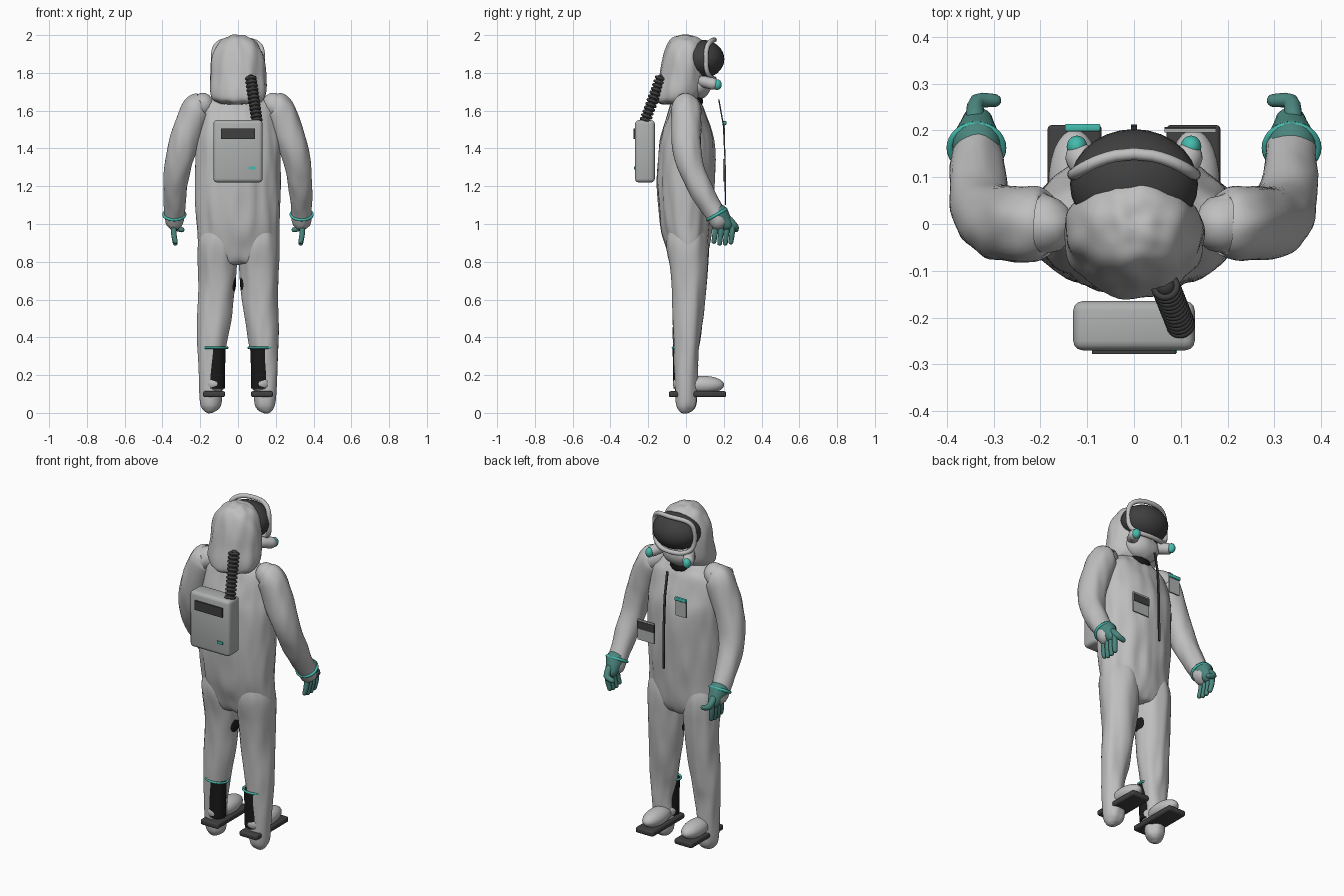
import bpy, bmesh, math
from mathutils import Vector, Matrix, noise

if "Cube" in bpy.data.objects:
    bpy.data.objects.remove(bpy.data.objects["Cube"])


def mat(name, rgb):
    m = bpy.data.materials.new(name)
    m.diffuse_color = (*rgb, 1)
    m.use_nodes = True
    m.node_tree.nodes["Principled BSDF"].inputs["Base Color"].default_value = m.diffuse_color
    return m


SUIT = mat("suit grey", (0.52, 0.52, 0.52))
PACK = mat("pack grey", (0.42, 0.43, 0.43))
DARK = mat("dark rubber", (0.05, 0.05, 0.05))
BLACK = mat("inner black", (0.01, 0.01, 0.01))
GLOVE = mat("glove teal", (0.07, 0.24, 0.21))
TEAL = mat("bright teal", (0.06, 0.50, 0.42))


def finish(name, bm, material, angle=40, folds=0.0):
    """Turn a bmesh into an object; folds adds loose vertical cloth creases."""
    bmesh.ops.recalc_face_normals(bm, faces=bm.faces[:])
    if folds:
        bm.normal_update()
        for v in bm.verts:
            p = v.co
            v.co = p + v.normal * folds * noise.noise(Vector((p.x * 22, p.y * 22, p.z * 5)))
    me = bpy.data.meshes.new(name)
    bm.to_mesh(me)
    bm.free()
    me.materials.append(material)
    me.polygons.foreach_set("use_smooth", [True] * len(me.polygons))
    me.set_sharp_from_angle(angle=math.radians(angle))
    ob = bpy.data.objects.new(name, me)
    bpy.context.collection.objects.link(ob)
    return ob


def box(name, lo, hi, material, bevel=0.0):
    bm = bmesh.new()
    lo, hi = Vector(lo), Vector(hi)
    bmesh.ops.create_cube(bm, size=1, matrix=Matrix.Translation((lo + hi) / 2)
                          @ Matrix.Diagonal((*(hi - lo), 1)))
    if bevel:
        bmesh.ops.bevel(bm, geom=bm.edges[:], offset=bevel, segments=3,
                        profile=0.5, affect='EDGES')
    return finish(name, bm, material)


def ball(name, c, r, material, folds=0.0):
    bm = bmesh.new()
    bmesh.ops.create_uvsphere(bm, u_segments=28, v_segments=16, radius=1,
                              matrix=Matrix.Translation(c) @ Matrix.Diagonal((*r, 1)))
    return finish(name, bm, material, 80, folds)


def smooth_rows(rows, steps):
    """Catmull-Rom resampling of equally long number rows."""
    out = []
    for i in range(len(rows) - 1):
        a, b, c, d = rows[max(i - 1, 0)], rows[i], rows[i + 1], rows[min(i + 2, len(rows) - 1)]
        for k in range(steps):
            t = k / steps
            out.append([0.5 * (2 * q + (r - p) * t + (2 * p - 5 * q + 4 * r - s) * t * t
                               + (3 * q - p - 3 * r + s) * t ** 3) for p, q, r, s in zip(a, b, c, d)])
    return out + [list(rows[-1])]


def skin(bm, rows, closed=False):
    """Bridge rings of points; cap the ends unless the rings form a loop."""
    vs = [[bm.verts.new(p) for p in row] for row in rows]
    n = len(vs[0])
    for p, q in zip(vs, vs[1:] + (vs[:1] if closed else [])):
        for k in range(n):
            bm.faces.new((p[k], p[(k + 1) % n], q[(k + 1) % n], q[k]))
    if not closed:
        bm.faces.new(vs[0])
        bm.faces.new(vs[-1])


def turn(n):
    return [2 * math.pi * k / n for k in range(n)]


def add_loft(bm, rings, n=32, steps=5):
    """Stack of ellipses: (z, centre x, centre y, radius x, radius y)."""
    skin(bm, [[(cx + rx * math.cos(t), cy + ry * math.sin(t), z) for t in turn(n)]
              for z, cx, cy, rx, ry in smooth_rows(rings, steps)])


def add_limb(bm, path, n=12, steps=3):
    """Round-ended tapered tube through (x, y, z, radius)."""
    pts = [(Vector(p[:3]), p[3]) for p in smooth_rows(path, steps)]
    t0 = (pts[0][0] - pts[1][0]).normalized()
    t1 = (pts[-1][0] - pts[-2][0]).normalized()
    dome = [math.radians(a) for a in (25, 50, 72, 86)]
    head = [(pts[0][0] + t0 * pts[0][1] * math.sin(a), pts[0][1] * math.cos(a)) for a in reversed(dome)]
    tail = [(pts[-1][0] + t1 * pts[-1][1] * math.sin(a), pts[-1][1] * math.cos(a)) for a in dome]
    pts = head + pts + tail
    u, rows = t0.orthogonal(), []
    for i, (p, r) in enumerate(pts):
        t = (pts[min(i + 1, len(pts) - 1)][0] - pts[max(i - 1, 0)][0]).normalized()
        u = (u - t * u.dot(t)).normalized()
        w = t.cross(u)
        rows.append([p + r * (math.cos(a) * u + math.sin(a) * w) for a in turn(n)])
    skin(bm, rows)


def loop_tube(name, pts, r, material, n=10):
    """Closed round tube through a ring of points."""
    bm = bmesh.new()
    pts = [Vector(p) for p in pts]
    mid = sum(pts, Vector()) / len(pts)
    rows = []
    for i, p in enumerate(pts):
        t = (pts[(i + 1) % len(pts)] - pts[i - 1]).normalized()
        out = (p - mid) - t * (p - mid).dot(t)
        out.normalize()
        side = t.cross(out)
        rows.append([p + r * (math.cos(a) * out + math.sin(a) * side) for a in turn(n)])
    skin(bm, rows, closed=True)
    return finish(name, bm, material, 80)


def circle(c, rx, ry, axis=(0, 0, 1), n=32):
    q = Vector((0, 0, 1)).rotation_difference(Vector(axis))
    return [Vector(c) + q @ Vector((rx * math.cos(t), ry * math.sin(t), 0)) for t in turn(n)]


# Suit torso
bm = bmesh.new()
add_loft(bm, [(0.785, 0, 0.01, 0.10, 0.05), (0.80, 0, 0.01, 0.17, 0.085), (0.87, 0, 0.01, 0.21, 0.112),
              (1.0, 0, 0, 0.218, 0.137), (1.2, 0, 0, 0.225, 0.152), (1.4, 0, 0.005, 0.223, 0.148),
              (1.5, 0, 0.005, 0.215, 0.128), (1.6, 0, 0.005, 0.20, 0.095), (1.645, 0, 0, 0.16, 0.075),
              (1.68, 0, 0, 0.09, 0.06)], 72, 6)
finish("suit_torso", bm, SUIT, 80, 0.009)

# Suit legs and sleeves
for s in (-1, 1):
    bm = bmesh.new()
    add_loft(bm, [(z, s * cx, cy, rx, ry) for z, cx, cy, rx, ry in (
        (0.0, 0.145, 0, 0.012, 0.012), (0.015, 0.145, 0, 0.038, 0.038), (0.06, 0.145, 0, 0.057, 0.057),
        (0.2, 0.147, 0, 0.061, 0.06), (0.3, 0.142, 0, 0.071, 0.063), (0.4, 0.134, 0.005, 0.081, 0.072),
        (0.6, 0.118, 0.014, 0.095, 0.086), (0.75, 0.112, 0.014, 0.103, 0.098),
        (0.9, 0.11, 0.005, 0.104, 0.112), (1.0, 0.11, 0, 0.08, 0.09))], 48, 6)
    finish("suit_leg", bm, SUIT, 80, 0.008)
    bm = bmesh.new()
    add_limb(bm, [(s * 0.19, 0, 1.63, 0.062), (s * 0.225, 0, 1.595, 0.080), (s * 0.295, 0.005, 1.4, 0.077),
                  (s * 0.328, 0.055, 1.23, 0.065), (s * 0.336, 0.175, 1.02, 0.051)], 36, 8)
    finish("suit_sleeve", bm, SUIT, 80, 0.006)

# Hood with the face piece below the visor
bm = bmesh.new()
add_loft(bm, [(1.635, 0, -0.04, 0.09, 0.085), (1.655, 0, -0.05, 0.13, 0.108), (1.70, 0, -0.035, 0.148, 0.125),
              (1.78, 0, -0.02, 0.148, 0.122), (1.86, 0, -0.01, 0.142, 0.118), (1.93, 0, -0.003, 0.12, 0.105),
              (1.975, 0, 0, 0.085, 0.08), (1.996, 0, 0, 0.04, 0.04), (2.0, 0, 0, 0.01, 0.01)], 56, 5)
finish("hood", bm, SUIT, 80, 0.009)
ball("face_piece", (0, 0.06, 1.735), (0.105, 0.075, 0.075), SUIT, 0.005)
ball("neck", (0, 0.01, 1.65), (0.085, 0.08, 0.06), BLACK)

# Visor with its raised frame
ball("visor", (0, 0.085, 1.873), (0.137, 0.118, 0.102), DARK)
frame = []
for t in turn(48):
    c, d = math.cos(t), math.sin(t)
    x = 0.13 * math.copysign(abs(c) ** 0.6, c)
    z = 1.872 + 0.103 * math.copysign(abs(d) ** 0.6, d)
    frame.append((x, 0.15 - 2.6 * x * x, z))
loop_tube("visor_frame", frame, 0.013, SUIT)

# Breathing filters and exposed underlayer
for s in (-1, 1):
    bm = bmesh.new()
    add_limb(bm, [(s * 0.085, 0.09, 1.755, 0.03), (s * 0.115, 0.142, 1.742, 0.032)], 20)
    finish("filter", bm, SUIT, 60)
    ball("filter_cap", (s * 0.122, 0.165, 1.738), (0.022, 0.024, 0.028), TEAL)
    ball("underlayer_shoulder", (s * 0.155, 0.01, 1.632), (0.017, 0.023, 0.028), BLACK)
    ball("underlayer_thigh", (s * 0.042, 0.01, 0.69), (0.032, 0.045, 0.07), BLACK)

# Backpack
box("backpack", (-0.13, -0.27, 1.22), (0.13, -0.165, 1.55), PACK, 0.02)
box("pack_screen", (-0.09, -0.278, 1.45), (0.09, -0.269, 1.505), DARK)
box("pack_light", (0.055, -0.276, 1.288), (0.092, -0.269, 1.304), TEAL)

# Ribbed hose
a, b = Vector((0.068, -0.135, 1.77)), Vector((0.1, -0.215, 1.55))
bm = bmesh.new()
add_limb(bm, [(*a, 0.021), (*b, 0.021)], 16)
finish("hose_core", bm, DARK)
for i in range(12):
    loop_tube("hose_rib", circle(a.lerp(b, i / 11), 0.023, 0.023, b - a, 20), 0.0085, DARK, 8)

# Zip, badge card and chest pocket
bm = bmesh.new()
skin(bm, [[(x, y + dy, z) for x, dy in ((-.006, 0), (.006, 0), (.006, .007), (-.006, .007))]
          for y, z in ((0.17, 1.66), (0.195, 1.52), (0.203, 1.35), (0.206, 1.1))])
finish("zip", bm, DARK)
box("badge_card", (-0.145, 0.198, 1.435), (-0.075, 0.206, 1.54), PACK)
box("badge_clip", (-0.148, 0.198, 1.525), (-0.072, 0.214, 1.545), TEAL, 0.004)
box("chest_pocket", (0.065, 0.196, 1.225), (0.175, 0.204, 1.345), PACK)
box("pocket_flap", (0.065, 0.198, 1.29), (0.175, 0.207, 1.335), DARK)

for s in (-1, 1):
    # Gloves: cuff ring, hand, four fingers and a thumb
    loop_tube("cuff_ring", circle((s * 0.337, 0.163, 1.05), 0.056, 0.056, (0, 0.5, -0.87)), 0.008, TEAL)
    bm = bmesh.new()
    add_limb(bm, [(s * 0.337, 0.175, 1.05, 0.054), (s * 0.335, 0.215, 1.0, 0.035)], 20)
    for i, tip in enumerate((0.908, 0.898, 0.898, 0.904)):
        y = 0.15 + 0.03 * i
        add_limb(bm, [(s * 0.338, y + 0.008, 1.0, 0.016), (s * 0.34, y + 0.004, 0.95, 0.015),
                      (s * 0.332, y - 0.002, tip, 0.013)])
    add_limb(bm, [(s * 0.34, 0.23, 1.02, 0.02), (s * 0.335, 0.262, 0.985, 0.017),
                  (s * 0.298, 0.264, 0.97, 0.014)])
    finish("glove", bm, GLOVE, 50)

    # Boots: shaft, ring, foot and sole
    bm = bmesh.new()
    add_loft(bm, [(0.13, s * 0.118, -0.025, 0.048, 0.042), (0.345, s * 0.118, -0.025, 0.052, 0.046)])
    finish("boot_shaft", bm, BLACK)
    loop_tube("boot_ring", circle((s * 0.122, -0.022, 0.345), 0.066, 0.048), 0.006, TEAL)
    ball("boot_heel", (s * 0.125, -0.015, 0.155), (0.052, 0.055, 0.048), SUIT)
    ball("boot_foot", (s * 0.127, 0.09, 0.148), (0.056, 0.112, 0.048), SUIT)
    box("boot_sole", (s * 0.127 - 0.058, -0.09, 0.083), (s * 0.127 + 0.058, 0.212, 0.115), DARK, 0.01)
